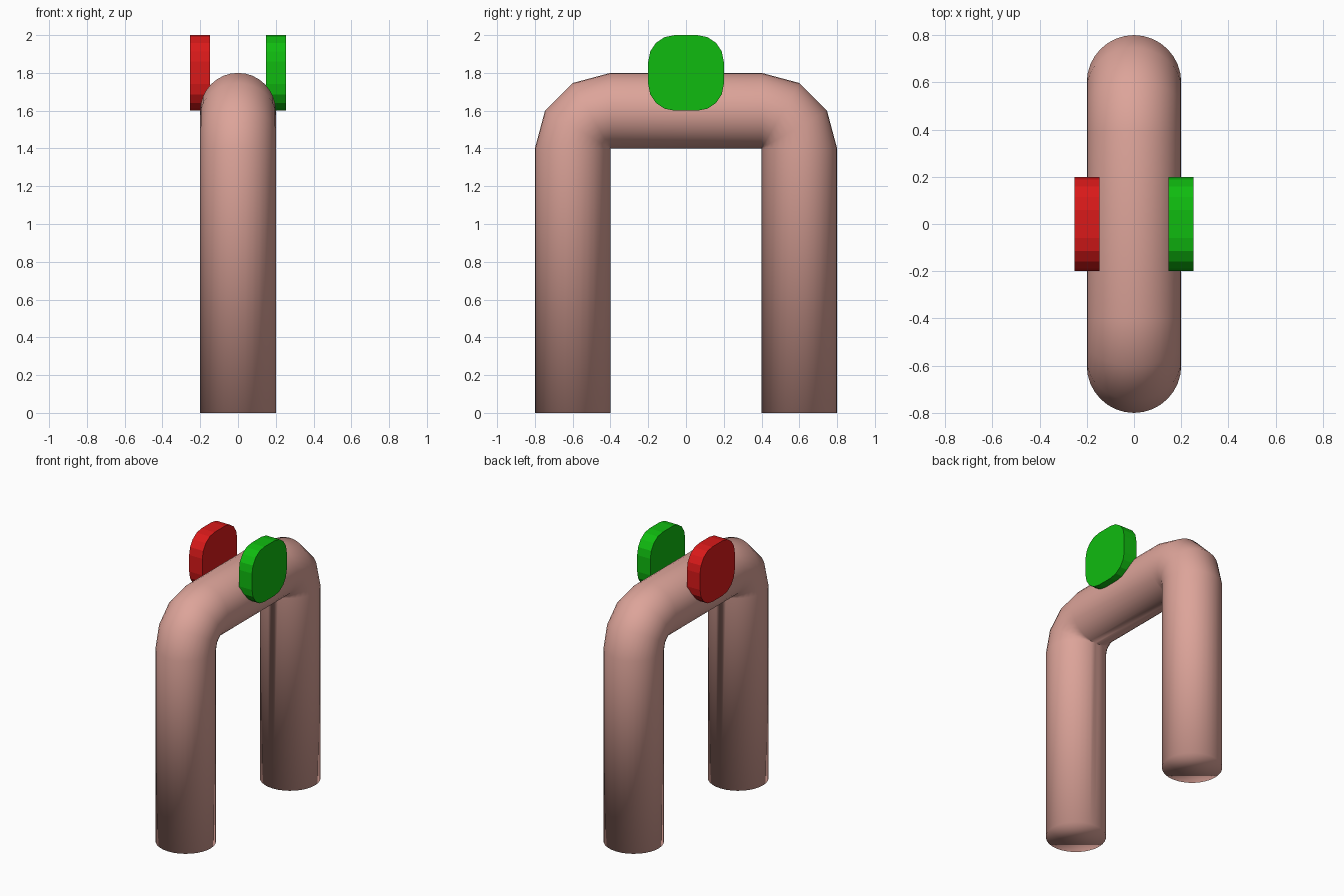
import bpy, bmesh
from math import cos, sin, pi, radians

if "Cube" in bpy.data.objects:
    bpy.data.objects.remove(bpy.data.objects["Cube"])

def material(name, color):
    m = bpy.data.materials.new(name)
    m.diffuse_color = (*color, 1)
    m.use_nodes = True
    m.node_tree.nodes["Principled BSDF"].inputs["Base Color"].default_value = m.diffuse_color
    return m

def finish(bm, name, mat, smooth):
    bmesh.ops.remove_doubles(bm, verts=bm.verts, dist=1e-4)
    bmesh.ops.recalc_face_normals(bm, faces=bm.faces)
    for f in bm.faces:
        f.smooth = smooth
    me = bpy.data.meshes.new(name)
    bm.to_mesh(me)
    bm.free()
    me.materials.append(mat)
    ob = bpy.data.objects.new(name, me)
    bpy.context.collection.objects.link(ob)
    return ob

def loft(rings):
    """Skin a list of closed rings and cap both ends."""
    bm = bmesh.new()
    loops = [[bm.verts.new(p) for p in ring] for ring in rings]
    n = len(loops[0])
    for a, b in zip(loops, loops[1:]):
        for i in range(n):
            j = (i + 1) % n
            bm.faces.new((a[i], a[j], b[j], b[i]))
    bm.faces.new(loops[0])
    bm.faces.new(loops[-1])
    return bm

# Arched body: a round tube swept up one leg, over the top and down the other
R, SIDES = 0.2, 32

def tube_ring(pivot_y, pivot_z, theta):
    ring = []
    for i in range(SIDES):
        a = 2 * pi * i / SIDES
        d = R + R * cos(a)          # distance from the bend pivot
        ring.append((R * sin(a), pivot_y - d * cos(theta), pivot_z + d * sin(theta)))
    return ring

stations = [(-0.4, 0, 0)]
stations += [(-0.4, 1.4, radians(t)) for t in (0, 30, 60, 90)]
stations += [(0.4, 1.4, radians(t)) for t in (90, 120, 150, 180)]
stations += [(0.4, 0, pi)]
finish(loft([tube_ring(*s) for s in stations]), "arched_body",
       material("pink_skin", (0.72, 0.37, 0.32)), True)

# Eyes: thick rounded-square discs on either side of the crossbar
FLAT, CORNER, STEPS = 0.06, 0.14, 4

def eye_ring(x):
    ring = []
    for q, (sy, sz) in enumerate(((1, 1), (-1, 1), (-1, -1), (1, -1))):
        for k in range(STEPS + 1):
            a = pi / 2 * (q + k / STEPS)
            ring.append((x, sy * FLAT + CORNER * cos(a),
                         1.8 + sz * FLAT + CORNER * sin(a)))
    return ring

for name, side, color in (("left_eye", -1, (0.7, 0.01, 0.01)),
                          ("right_eye", 1, (0.005, 0.5, 0.005))):
    finish(loft([eye_ring(side * 0.147), eye_ring(side * 0.253)]), name,
           material(name + "_color", color), False)
